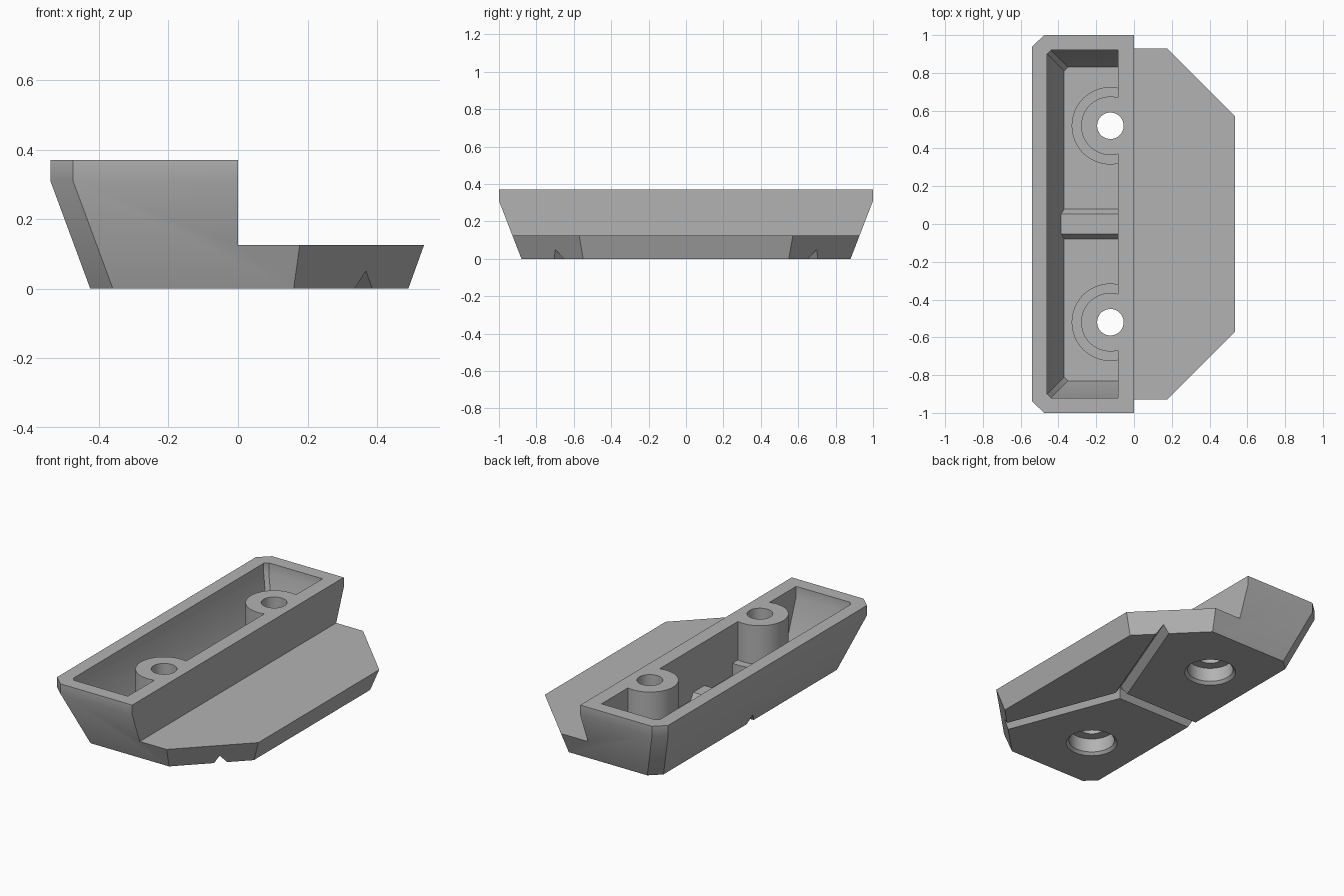
import bpy
import bmesh
import math
from mathutils import Matrix

if "Cube" in bpy.data.objects:
    bpy.data.objects.remove(bpy.data.objects["Cube"])

grey = bpy.data.materials.new("light_grey")
grey.use_nodes = True
COLOUR = (0.45, 0.45, 0.45, 1)
grey.diffuse_color = COLOUR
grey.node_tree.nodes["Principled BSDF"].inputs["Base Color"].default_value = COLOUR


def loft(name, levels, matrix=Matrix()):
    """Solid through stacked outlines, given as (z, [(x, y), ...])."""
    bm = bmesh.new()
    rings = [[bm.verts.new((x, y, z)) for x, y in outline] for z, outline in levels]
    for low, high in zip(rings, rings[1:]):
        for i in range(len(low)):
            j = (i + 1) % len(low)
            bm.faces.new((low[i], low[j], high[j], high[i]))
    bm.faces.new(rings[0][::-1])
    bm.faces.new(rings[-1])
    bm.transform(matrix)
    bmesh.ops.recalc_face_normals(bm, faces=bm.faces)
    mesh = bpy.data.meshes.new(name)
    bm.to_mesh(mesh)
    bm.free()
    mesh.materials.append(grey)
    obj = bpy.data.objects.new(name, mesh)
    bpy.context.collection.objects.link(obj)
    return obj


def mirrored(half):
    return half + [(x, -y) for x, y in reversed(half)]


def box(x0, x1, y):
    return mirrored([(x1, y), (x0, y)])


def turned(name, x, y, profile, sides=64):
    """Round solid about a vertical axis from (radius, z) pairs."""
    turn = [2 * math.pi * i / sides for i in range(sides)]
    return loft(name, [(z, [(x + r * math.cos(a), y + r * math.sin(a)) for a in turn])
                       for r, z in profile])


def cut(target, tool):
    """Subtract the tool from the target and discard it."""
    mod = target.modifiers.new("cut", "BOOLEAN")
    mod.operation = "DIFFERENCE"
    mod.solver = "EXACT"
    mod.object = tool
    bpy.context.view_layer.objects.active = target
    bpy.ops.object.modifier_apply(modifier=mod.name)
    bpy.data.objects.remove(tool)


TOP, SHOULDER, FLANGE, FLOOR = 0.37, 0.31, 0.125, 0.067
POST_X, POST_Y = -0.125, 0.52


# Outer body: walls flare up to the shoulder, then rise straight
def outer(z):
    f = min(z, SHOULDER)
    side = 0.88 + 0.387 * f
    back = -0.425 - 0.37 * f
    return mirrored([(0.49 + 0.36 * f, 0.55 + 0.17 * f), (0.16 + 0.14 * f, side),
                     (back + 0.065, side), (back, side - 0.06)])


body = loft("bracket_body", [(z, outer(z)) for z in (0, SHOULDER, TOP)])
cut(body, loft("step_cutter", [(FLANGE, box(0, 1, 2)), (1, box(0, 1, 2))]))


# Pocket, which leaves standing the posts, their base rings and the rib
def pocket(z):
    f = SHOULDER - min(z, SHOULDER)
    side, back = 0.92 - 0.37 * f, -0.46 + 0.37 * f
    return mirrored([(-0.085, side), (back + 0.02, side), (back, side - 0.02)])


cavity = loft("pocket_cutter", [(z, pocket(z)) for z in (FLOOR, SHOULDER, TOP + 0.1)])
for y in (-POST_Y, POST_Y):
    cut(cavity, turned("post", POST_X, y, [(0.205, 0), (0.205, 0.14), (0.155, 0.14), (0.155, 1)]))
cut(cavity, loft("rib", [(0.04, box(-0.7, 0.3, 0.095)), (0.108, box(-0.7, 0.3, 0.053))]))
cut(body, cavity)

# Screw holes with a chamfered counterbore underneath
for y in (-POST_Y, POST_Y):
    cut(body, turned("screw_hole", POST_X, y, [(0.16, -0.016), (0.128, 0.016), (0.128, 0.1),
                                               (0.07, 0.1), (0.07, 0.5)]))

# Three V grooves under the base, meeting at one point
for angle in (-69, 69, 180):
    place = Matrix.Translation((0.1, 0, 0)) @ Matrix.Rotation(math.radians(angle), 4, "Z")
    cut(body, loft("groove", [(-0.02, box(-0.01, 1.2, 0.046)),
                              (0.05, box(-0.01, 1.2, 0.0005))], place))

# Smooth the round surfaces, keep the edges sharp
bpy.ops.object.select_all(action="DESELECT")
body.select_set(True)
bpy.context.view_layer.objects.active = body
bpy.ops.object.shade_smooth_by_angle(angle=math.radians(30))
